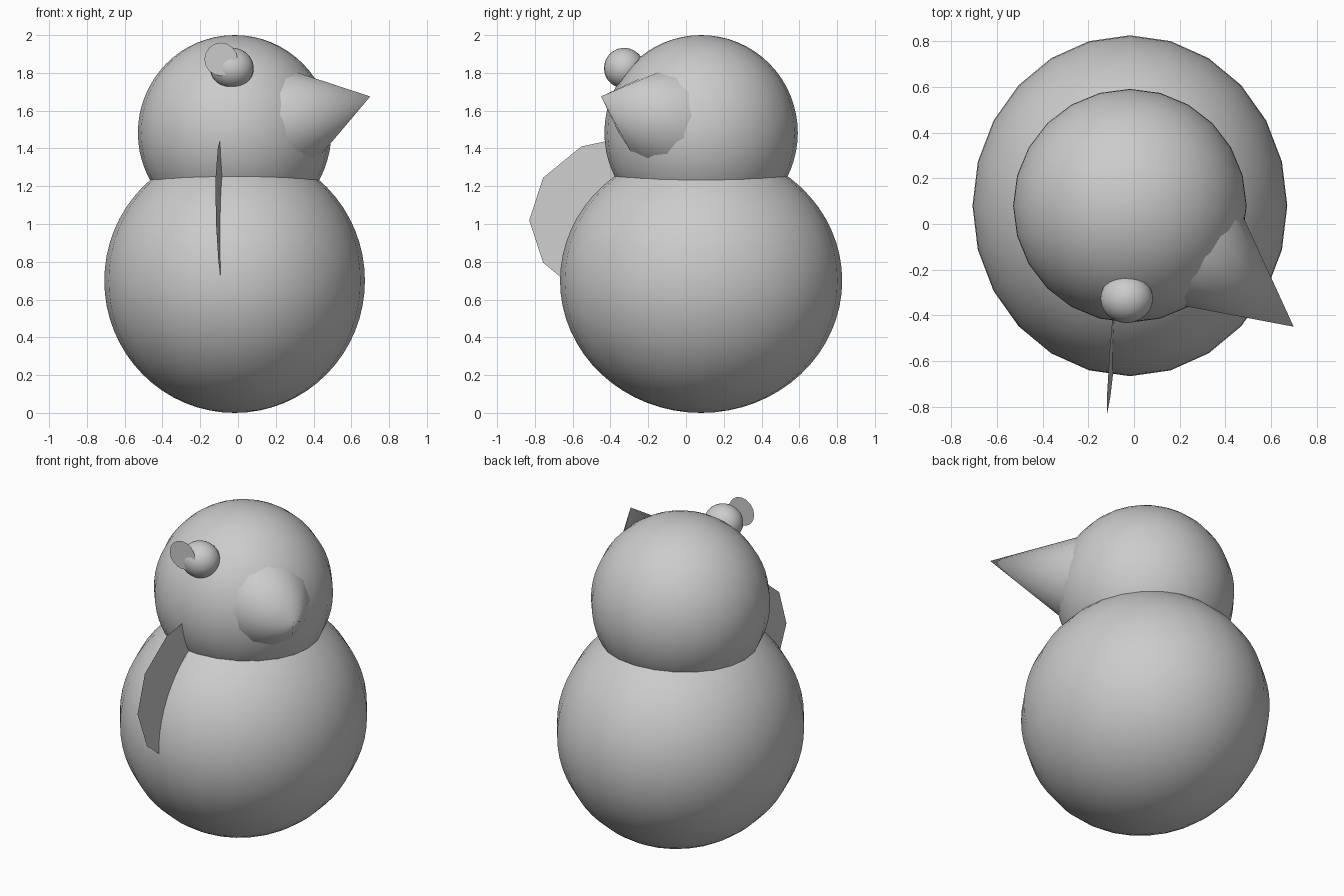
import bpy
from math import tan, radians
from mathutils import Vector

default_cube = bpy.data.objects.get("Cube")
if default_cube:
    bpy.data.objects.remove(default_cube)

grey = bpy.data.materials.new("plain_grey")
grey.use_nodes = True
colour = (0.6, 0.6, 0.6, 1)
grey.diffuse_color = colour
grey.node_tree.nodes["Principled BSDF"].inputs["Base Color"].default_value = colour


def finish(name, smooth=True):
    ob = bpy.context.object
    ob.name = name
    ob.data.materials.append(grey)
    bpy.ops.object.transform_apply(location=False, rotation=True, scale=True)
    if smooth:
        bpy.ops.object.shade_smooth_by_angle(angle=radians(40))
    return ob


def ball(name, centre, size, segments=24, rings=32):
    bpy.ops.mesh.primitive_uv_sphere_add(segments=segments, ring_count=rings, radius=1, location=centre)
    bpy.context.object.scale = size
    return finish(name)


def disc(name, centre, size, rotation, sides=12):
    bpy.ops.mesh.primitive_circle_add(vertices=sides, radius=1, fill_type='NGON',
                                      location=centre, rotation=rotation)
    bpy.context.object.scale = size
    return finish(name, smooth=False)


# Body, head and the small ball on the forehead
ball("body", (-0.018, 0.08, 0.70), (0.69, 0.747, 0.70))
ball("head", (-0.018, 0.08, 1.483), (0.512, 0.512, 0.517))
ball("forehead_ball", (-0.032, -0.327, 1.825), (0.115, 0.107, 0.107), 24, 24)

# Flat round plate in front of the forehead ball
disc("forehead_disc", (-0.09, -0.423, 1.872), (0.088, 0.088, 1), (radians(90), 0, 0), 16)

# Upright oval fin on the chest, leaning slightly sideways
fin = disc("chest_fin", (-0.069, -0.28, 1.02), (0.45, 0.55, 1), (0, radians(90), 0))
for v in fin.data.vertices:
    v.co.x += 0.088 * v.co.y - 0.034 * v.co.z

# Conical beak pointing to the front left, rooted inside the head
tip = Vector((0.70, -0.45, 1.675))
axis = Vector((0.77, -0.602, 0.213)).normalized()
length = 0.55
bpy.ops.mesh.primitive_cone_add(vertices=12, radius1=length * tan(radians(26.8)), radius2=0,
                                depth=length, location=tip - axis * length / 2,
                                rotation=axis.to_track_quat('Z', 'Y').to_euler())
finish("beak")
